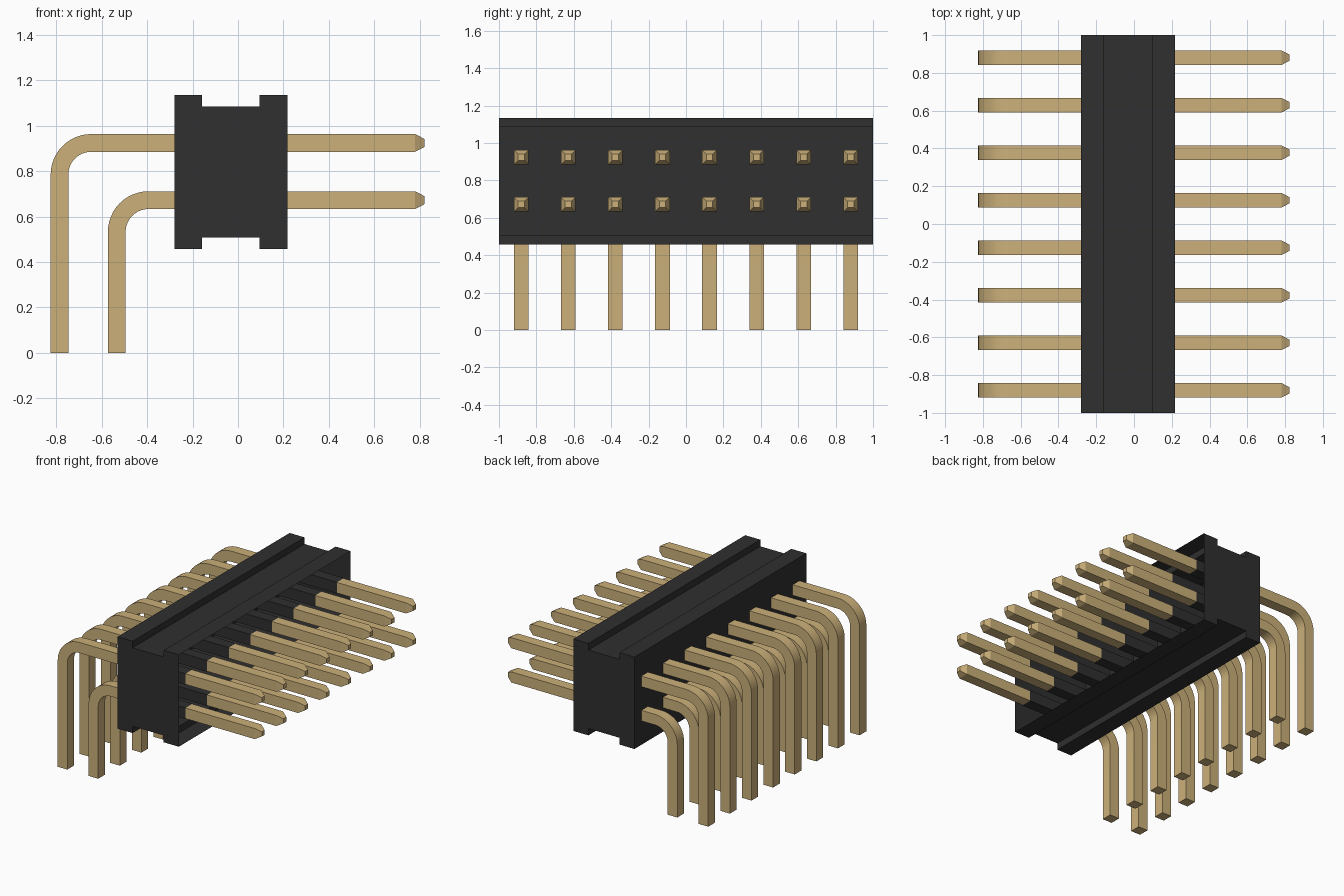
import bpy, bmesh, math

if "Cube" in bpy.data.objects:
    bpy.data.objects.remove(bpy.data.objects["Cube"], do_unlink=True)

PINS, PITCH = 8, 0.2516          # pins per row and their spacing
Y0 = -PITCH * (PINS - 1) / 2
H = 0.039                        # half width of a square pin
BEND = 0.14                      # centre-line radius of the bend
XL, XR = -0.28, 0.218            # sides of the housing


def material(name, rgb, rough):
    m = bpy.data.materials.new(name)
    m.use_nodes = True
    m.diffuse_color = (*rgb, 1)
    bsdf = m.node_tree.nodes["Principled BSDF"]
    bsdf.inputs["Base Color"].default_value = (*rgb, 1)
    bsdf.inputs["Roughness"].default_value = rough
    return m


black = material("black plastic", (0.029, 0.029, 0.029), 0.6)
gold = material("gold metal", (0.60, 0.435, 0.195), 0.5)


def finish(bm, name, mat):
    mesh = bpy.data.meshes.new(name)
    bm.to_mesh(mesh)
    bm.free()
    mesh.materials.append(mat)
    ob = bpy.data.objects.new(name, mesh)
    bpy.context.collection.objects.link(ob)
    return ob


def sweep(name, rings, mat, caps):
    """Square section along (x, z, normal angle, half width), arrayed along y."""
    bm = bmesh.new()
    loops = []
    for x, z, a, h in rings:
        nx, nz = math.cos(a) * h, math.sin(a) * h
        loops.append([bm.verts.new((x + s * nx, Y0 + t * h, z + s * nz))
                      for s, t in ((1, -1), (1, 1), (-1, 1), (-1, -1))])
    for p, q in zip(loops, loops[1:]):
        for i in range(4):
            j = (i + 1) % 4
            bm.faces.new((p[i], p[j], q[j], q[i]))
    if caps:
        bm.faces.new(loops[0])
        bm.faces.new(loops[-1][::-1])
    bmesh.ops.recalc_face_normals(bm, faces=bm.faces[:])
    ob = finish(bm, name, mat)
    arr = ob.modifiers.new("row", 'ARRAY')
    arr.count = PINS
    arr.use_relative_offset = False
    arr.use_constant_offset = True
    arr.constant_offset_displace = (0, PITCH, 0)
    return ob


# Housing: notched profile extruded along y, open on the mating side
NL, NR, Z0, Z1, Z2, Z3 = -0.158, 0.095, 0.457, 0.507, 1.085, 1.134
profile = [(XL, Z0), (NL, Z0), (NL, Z1), (NR, Z1), (NR, Z0), (XR, Z0),
           (XR, Z3), (NR, Z3), (NR, Z2), (NL, Z2), (NL, Z3), (XL, Z3)]
bm = bmesh.new()
front = [bm.verts.new((x, -1, z)) for x, z in profile]
back = [bm.verts.new((x, 1, z)) for x, z in profile]
bm.faces.new(front)
bm.faces.new(back[::-1])
for i in range(len(profile)):
    j = (i + 1) % len(profile)
    if profile[i][0] == XR and profile[j][0] == XR:
        continue
    bm.faces.new((front[i], back[i], back[j], front[j]))
finish(bm, "housing", black)

# Two rows of bent pins, each with sleeves running through the housing
UP = math.pi / 2
for row, xv, z in (("upper", -0.786, 0.924), ("lower", -0.534, 0.672)):
    rings = [(xv, 0, math.pi, H)]
    for k in range(13):
        a = math.pi - UP * k / 12
        rings.append((xv + BEND + BEND * math.cos(a),
                      z - BEND + BEND * math.sin(a), a, H))
    rings += [(0.78, z, UP, H), (0.822, z, UP, 0.017)]
    pins = sweep(row + "_pins", rings, gold, True)
    bpy.ops.object.select_all(action='DESELECT')
    pins.select_set(True)
    bpy.context.view_layer.objects.active = pins
    bpy.ops.object.shade_smooth_by_angle(angle=math.radians(25))
    sweep(row + "_sleeves", [(XL, z, UP, H + 0.002), (XR, z, UP, H + 0.002)],
          black, False)
